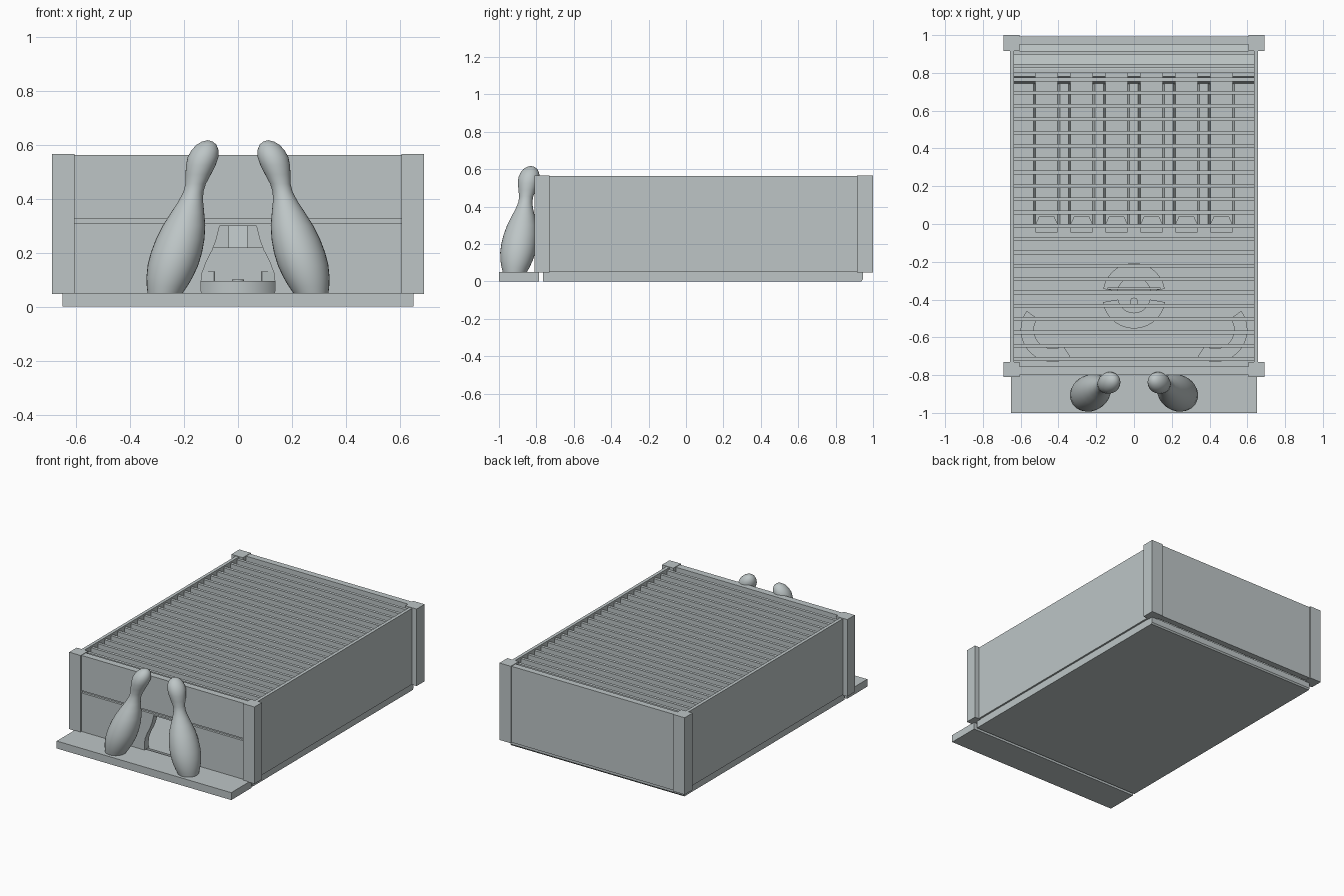
import bpy, bmesh, math

if "Cube" in bpy.data.objects:
    bpy.data.objects.remove(bpy.data.objects["Cube"])

mat = bpy.data.materials.new("pale grey")
mat.diffuse_color = (0.51, 0.56, 0.565, 1)
mat.use_nodes = True
mat.node_tree.nodes["Principled BSDF"].inputs["Base Color"].default_value = mat.diffuse_color


def finish(name, bm, smooth=False):
    bmesh.ops.recalc_face_normals(bm, faces=bm.faces)
    me = bpy.data.meshes.new(name)
    bm.to_mesh(me)
    bm.free()
    me.materials.append(mat)
    ob = bpy.data.objects.new(name, me)
    bpy.context.collection.objects.link(ob)
    if smooth:
        bpy.ops.object.select_all(action='DESELECT')
        ob.select_set(True)
        bpy.context.view_layer.objects.active = ob
        bpy.ops.object.shade_smooth_by_angle(angle=math.radians(40))
    return ob


def prism(name, pts, axis, a, b, smooth=False):
    """Extrude a 2D outline along an axis from a to b."""
    place = {'x': lambda p, t: (t, p[0], p[1]),
             'y': lambda p, t: (p[0], t, p[1]),
             'z': lambda p, t: (p[0], p[1], t)}[axis]
    bm = bmesh.new()
    lo = [bm.verts.new(place(p, a)) for p in pts]
    hi = [bm.verts.new(place(p, b)) for p in pts]
    n = len(pts)
    bm.faces.new(lo)
    bm.faces.new(hi)
    for i in range(n):
        j = (i + 1) % n
        bm.faces.new((lo[i], lo[j], hi[j], hi[i]))
    return finish(name, bm, smooth)


def box(name, x0, x1, y0, y1, z0, z1):
    return prism(name, [(x0, y0), (x1, y0), (x1, y1), (x0, y1)], 'z', z0, z1)


def arc_block(name, cx, cy, r0, r1, a0, a1, z0, z1, n=24):
    """Curved bench or counter between two radii and two angles."""
    ang = [math.radians(a0 + (a1 - a0) * i / n) for i in range(n + 1)]
    pts = [(cx + r1 * math.cos(a), cy + r1 * math.sin(a)) for a in ang]
    pts += [(cx + r0 * math.cos(a), cy + r0 * math.sin(a)) for a in reversed(ang)]
    return prism(name, pts, 'z', z0, z1, True)


# Floor slab with a small chamfer at the back, and the front step
prism("floor_slab", [(-0.765, 0), (0.938, 0), (0.945, 0.01), (0.945, 0.05), (-0.765, 0.05)],
      'x', -0.645, 0.645)
box("front_step", -0.65, 0.65, -1.0, -0.785, 0, 0.05)

# Corner posts and side walls
for s, side in ((-1, "left"), (1, "right")):
    xs = sorted((s * 0.605, s * 0.69))
    box(side + "_front_post", *xs, -0.81, -0.73, 0.047, 0.565)
    box(side + "_back_post", *xs, 0.915, 1.0, 0.047, 0.565)
    ws = sorted((s * 0.635, s * 0.657))
    box(side + "_wall", *ws, -0.73, 0.915, 0.05, 0.562)

# Back wall
box("back_wall", -0.605, 0.605, 0.95, 0.992, 0.05, 0.562)

# Front wall: lower panel with a flared doorway, recessed groove, upper panel
door = [(0.136, 0.05), (0.137, 0.09), (0.133, 0.125), (0.118, 0.165),
        (0.095, 0.21), (0.08, 0.25), (0.068, 0.3)]
outline = [(-0.605, 0.05)] + [(-x, z) for x, z in door] + door[::-1]
outline += [(0.605, 0.05), (0.605, 0.31), (-0.605, 0.31)]
prism("front_wall_lower", outline, 'y', -0.80, -0.755)
box("front_wall_groove", -0.605, 0.605, -0.785, -0.76, 0.31, 0.325)
box("front_wall_upper", -0.605, 0.605, -0.80, -0.755, 0.325, 0.562)

# Open roof of slats
for i in range(24):
    y = -0.715 + i * 0.0705
    box("roof_slat", -0.637, 0.637, y - 0.01, y + 0.01, 0.49, 0.55)

# Two leaning pins beside the doorway
profile = [(0.05, .065), (0.075, .075), (0.11, .086), (0.155, .094), (0.2, .095), (0.25, .09),
           (0.3, .079), (0.35, .061), (0.39, .046), (0.425, .037), (0.455, .038),
           (0.49, .047), (0.525, .055), (0.555, .057), (0.58, .05), (0.6, .037),
           (0.612, .02)]
for s, side in ((-1, "left"), (1, "right")):
    bm = bmesh.new()
    n = 32
    rings = []
    for z, r in profile:
        t = (z - 0.05) / 0.567
        cx, cy = s * (0.27 - 0.158 * t), -0.915 + 0.085 * t
        rings.append([bm.verts.new((cx + r * math.cos(2 * math.pi * k / n),
                                    cy + r * math.sin(2 * math.pi * k / n), z))
                      for k in range(n)])
    for a, b in zip(rings, rings[1:]):
        for k in range(n):
            j = (k + 1) % n
            bm.faces.new((a[k], a[j], b[j], b[k]))
    tip = bm.verts.new((s * 0.112, -0.83, 0.617))
    for k in range(n):
        bm.faces.new((rings[-1][k], rings[-1][(k + 1) % n], tip))
    bm.faces.new(rings[0])
    finish(side + "_pin", bm, True)

# Reception: split round counter, back panel and stool
arc_block("counter_front", 0, -0.385, 0.085, 0.168, 190, 350, 0.05, 0.095)
arc_block("counter_back", 0, -0.372, 0.09, 0.165, 10, 170, 0.05, 0.13)
box("counter_panel", -0.14, 0.14, -0.347, -0.335, 0.05, 0.22)
arc_block("stool", 0, -0.412, 0.001, 0.022, 0, 359, 0.05, 0.1)

# Curved corner benches
arc_block("left_bench", -0.43, -0.56, 0.10, 0.17, 144, 303, 0.05, 0.1)
arc_block("right_bench", 0.43, -0.56, 0.10, 0.17, -123, 36, 0.05, 0.1)

# Six lanes: dividers with sloped sides, flared lane mouths and pillars at the pins
edges = [-0.635] + [(k - 2.5) * 0.185 + d for k in range(6) for d in (-0.058, 0.058)] + [0.635]
for i in range(0, len(edges), 2):
    x0, x1 = edges[i], edges[i + 1]
    b0 = 0 if i == 0 else 0.012
    b1 = 0 if i == len(edges) - 2 else 0.012
    prism("lane_divider", [(x0, 0.05), (x1, 0.05), (x1 - b1, 0.075), (x0 + b0, 0.075)],
          'y', 0.0, 0.8)
    prism("pin_pillar", [(0.74, 0.05), (0.91, 0.05), (0.91, 0.3), (0.78, 0.3)], 'x', x0, x1)
for k in range(6):
    c = (k - 2.5) * 0.185
    prism("lane_mouth", [(c - 0.058, -0.045), (c + 0.058, -0.045), (c + 0.058, 0.0),
                         (c + 0.04, 0.04), (c - 0.04, 0.04), (c - 0.058, 0.0)],
          'z', 0.05, 0.06)

# Panel above the pins, with its cover
box("pin_mask", -0.635, 0.635, 0.80, 0.82, 0.3, 0.45)
prism("pin_cover", [(0.82, 0.43), (0.95, 0.40), (0.95, 0.42), (0.82, 0.45)], 'x', -0.635, 0.635)
